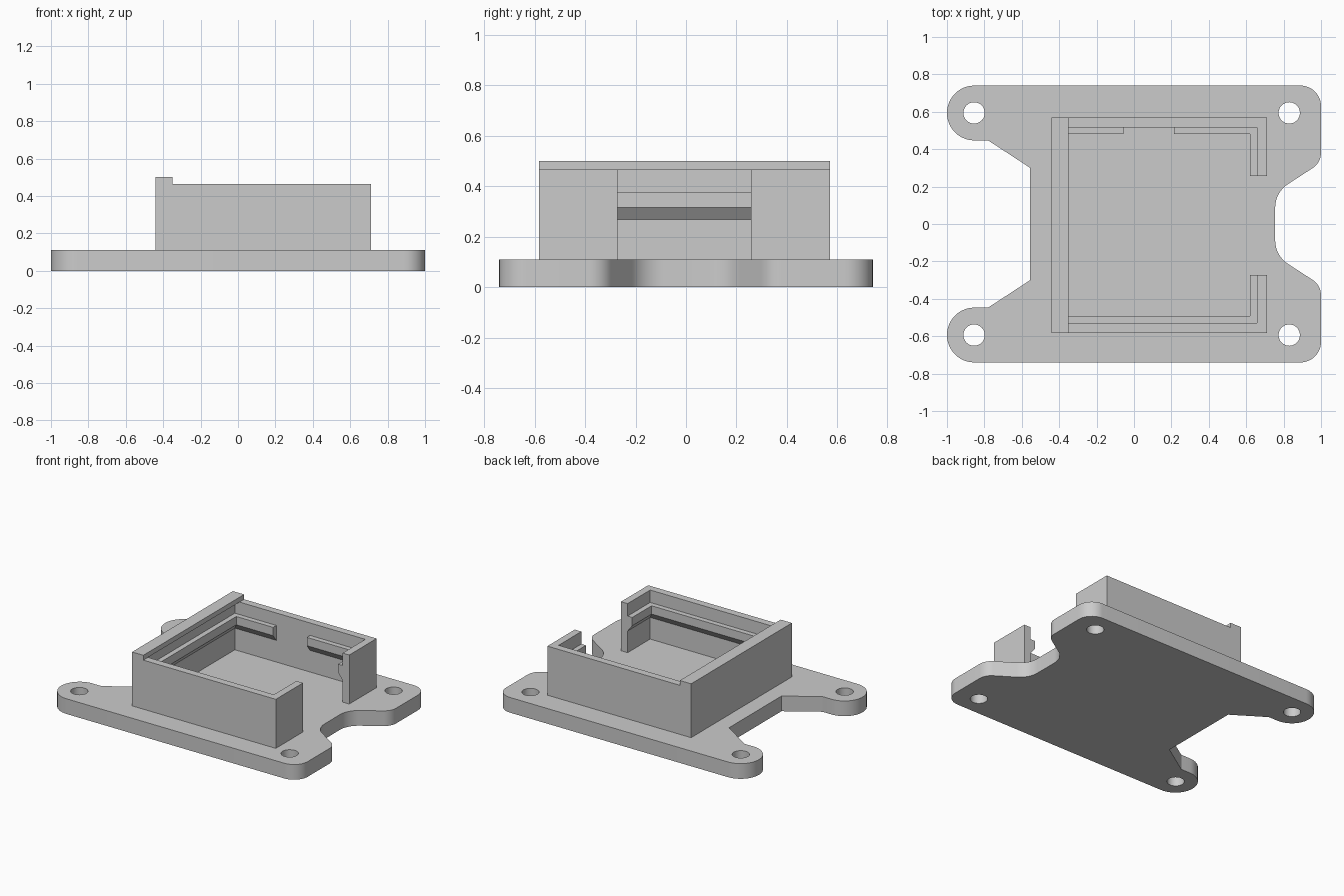
import bpy
import bmesh
import math
from mathutils import Vector

cube = bpy.data.objects.get("Cube")
if cube:
    bpy.data.objects.remove(cube, do_unlink=True)

grey = bpy.data.materials.new("plain grey")
grey.use_nodes = True
colour = (0.6, 0.6, 0.6, 1)
grey.diffuse_color = colour
grey.node_tree.nodes["Principled BSDF"].inputs["Base Color"].default_value = colour


def finish(bm, name, smooth=False):
    bmesh.ops.recalc_face_normals(bm, faces=bm.faces[:])
    mesh = bpy.data.meshes.new(name)
    bm.to_mesh(mesh)
    bm.free()
    mesh.materials.append(grey)
    obj = bpy.data.objects.new(name, mesh)
    bpy.context.collection.objects.link(obj)
    if smooth:
        bpy.ops.object.select_all(action='DESELECT')
        obj.select_set(True)
        bpy.context.view_layer.objects.active = obj
        bpy.ops.object.shade_smooth_by_angle(angle=math.radians(30))
    return obj


def rounded(corners, steps=12):
    """Outline through (x, y, radius) corners, each replaced by an arc."""
    points = []
    for i, (x, y, r) in enumerate(corners):
        p = Vector((x, y))
        if r == 0:
            points.append(p)
            continue
        a = (Vector(corners[i - 1][:2]) - p).normalized()
        b = (Vector(corners[(i + 1) % len(corners)][:2]) - p).normalized()
        half = a.angle(b) / 2
        centre = p + (a + b).normalized() * r / math.sin(half)
        start = p + a * r / math.tan(half) - centre
        end = p + b * r / math.tan(half) - centre
        turn = start.angle(end)
        for k in range(steps + 1):
            t = k / steps
            points.append(centre + (start * math.sin((1 - t) * turn)
                                    + end * math.sin(t * turn)) / math.sin(turn))
    return points


def add_loop(bm, points):
    verts = [bm.verts.new((p[0], p[1], 0)) for p in points]
    for i, v in enumerate(verts):
        bm.edges.new((verts[i - 1], v))


# Base plate: symmetric outline with lugs and four screw holes
PLATE = 0.11
half_outline = [(0.755, 0.169, 0.15), (1, 0.328, 0.1), (1, 0.74, 0.11),
                (-1, 0.74, 0.1465), (-1, 0.447, 0.1465),
                (-0.78, 0.447, 0), (-0.555, 0.3, 0)]
outline = half_outline + [(x, -y, r) for x, y, r in reversed(half_outline)]
bm = bmesh.new()
add_loop(bm, rounded(outline))
for hx in (-0.855, 0.83):
    for hy in (-0.594, 0.594):
        add_loop(bm, [(hx + 0.057 * math.cos(a), hy + 0.057 * math.sin(a))
                      for a in (math.tau * k / 32 for k in range(32))])
bmesh.ops.remove_doubles(bm, verts=bm.verts[:], dist=1e-5)
bmesh.ops.triangle_fill(bm, use_beauty=True, edges=bm.edges[:], normal=(0, 0, 1))
result = bmesh.ops.extrude_face_region(bm, geom=bm.faces[:])
top = [g for g in result["geom"] if isinstance(g, bmesh.types.BMVert)]
bmesh.ops.translate(bm, verts=top, vec=(0, 0, PLATE))
finish(bm, "base_plate", smooth=True)

# Holder wall: C-shaped sweep with an inner ledge, interrupted on the back side
X0, X1, Y0, Y1 = -0.44, 0.711, -0.583, 0.57
WALL, LEDGE, TOP = 0.053, 0.09, 0.465
# station: position, inward direction, whether the ledge is present
stations = [((X1, 0.257), (-1, 0), True), ((X1, Y1), (-1, -1), True),
            ((0.215, Y1), (0, -1), True), ((0.215, Y1), (0, -1), False),
            ((-0.055, Y1), (0, -1), False), ((-0.055, Y1), (0, -1), True),
            ((X0, Y1), (1, -1), True), ((X0, Y0), (1, 1), True),
            ((X1, Y0), (-1, 1), True), ((X1, -0.272), (-1, 0), True)]
bm = bmesh.new()
rings = []
for (x, y), (dx, dy), has_ledge in stations:
    d = LEDGE if has_ledge else WALL
    profile = [(0, PLATE), (WALL, PLATE), (WALL, 0.267), (d, 0.315),
               (d, 0.375), (WALL, 0.375), (WALL, TOP), (0, TOP)]
    rings.append([bm.verts.new((x + dx * w, y + dy * w, z)) for w, z in profile])
for a, b in zip(rings, rings[1:]):
    for i in range(len(a)):
        bm.faces.new((a[i - 1], a[i], b[i], b[i - 1]))
bm.faces.new(rings[0])
bm.faces.new(rings[-1])
bmesh.ops.remove_doubles(bm, verts=bm.verts[:], dist=1e-5)
finish(bm, "holder_wall")

# Retaining lip overhanging the inside of the closed end wall
bm = bmesh.new()
bmesh.ops.create_cube(bm, size=1)
bmesh.ops.scale(bm, verts=bm.verts[:], vec=(LEDGE, Y1 - Y0, 0.035))
bmesh.ops.translate(bm, verts=bm.verts[:],
                    vec=(X0 + LEDGE / 2, (Y0 + Y1) / 2, TOP + 0.0175))
finish(bm, "retaining_lip")
